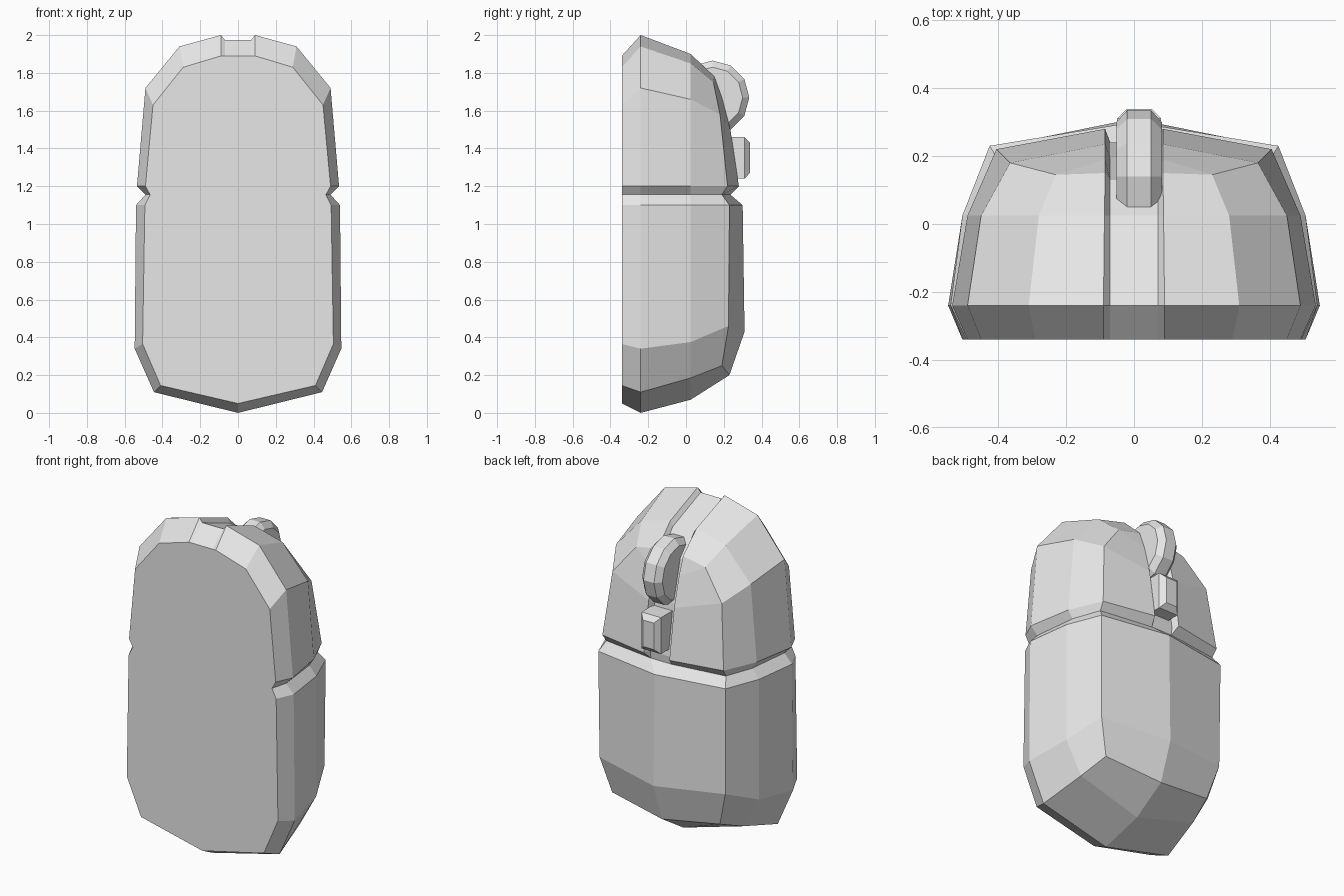
import bpy, bmesh, math
from mathutils import Matrix, Vector

if "Cube" in bpy.data.objects:
    bpy.data.objects.remove(bpy.data.objects["Cube"], do_unlink=True)

GREY = (0.8, 0.8, 0.8, 1)
plastic = bpy.data.materials.new("grey_plastic")
plastic.use_nodes = True
plastic.diffuse_color = GREY
plastic.node_tree.nodes["Principled BSDF"].inputs["Base Color"].default_value = GREY


def finish(name, bm):
    bmesh.ops.remove_doubles(bm, verts=bm.verts, dist=0.0005)
    bmesh.ops.recalc_face_normals(bm, faces=bm.faces)
    mesh = bpy.data.meshes.new(name)
    bm.to_mesh(mesh)
    bm.free()
    mesh.materials.append(plastic)
    obj = bpy.data.objects.new(name, mesh)
    bpy.context.collection.objects.link(obj)
    return obj


def add_face(bm, points):
    """Face through the distinct points."""
    unique = []
    for p in map(Vector, points):
        if all((p - q).length > 0.0005 for q in unique):
            unique.append(p)
    if len(unique) > 2:
        return bm.faces.new([bm.verts.new(p) for p in unique])


def strip(bm, a, b):
    for i in range(len(a) - 1):
        add_face(bm, (a[i], a[i + 1], b[i + 1], b[i]))


# Half outlines (x, z) from bottom centre, round the side, to the top channel
base = [(0, .05), (.41, .145), (.505, .365), (.493, 1.1), (.465, 1.155),
        (.49, 1.2), (.45, 1.63), (.29, 1.83), (.09, 1.89)]
rim = [(0, 0), (.445, .11), (.547, .34), (.54, 1.1), (.49, 1.155),
       (.535, 1.2), (.49, 1.72), (.31, 1.94), (.09, 2)]
middle = [(0, .07), (.4, .185), (.505, .375), (.505, 1.1), (.46, 1.155),
          (.49, 1.2), (.45, 1.66), (.28, 1.85), (.087, 1.9)]
layers = [[(x, y, z) for x, z in outline]
          for y, outline in ((-.34, base), (-.24, rim), (.025, middle))]
shoulder = [(0, .23, .2), (.36, .19, .25), (.42, .225, .46), (.425, .23, 1.1),
            (.4, .19, 1.155), (.405, .22, 1.2), (.365, .18, 1.58),
            (.23, .145, 1.75), (.085, .15, 1.78)]
layers.append(shoulder)

# Channel floor continues every layer to the centre line
FLOOR = 0.07
for layer, drop_y, drop_z in zip(layers, (0, 0, 0, .02), (0, .025, .03, .03)):
    x, y, z = layer[-1]
    layer += [(FLOOR, y - drop_y, z - drop_z), (0, y - drop_y, z - drop_z)]

# Ridge down the back, splitting round the channel
lower_ridge = [shoulder[0], shoulder[0], (0, .31, .43), (0, .3, 1.1)]
channel_end = (FLOOR, .235, 1.155)
upper_ridge = [(.085, .28, 1.2), (.085, .235, 1.5), (.085, .19, 1.67), shoulder[8]]
floor_edge = [(FLOOR, y - .04, z) for x, y, z in upper_ridge[:3]] + [shoulder[9]]


def centre(points):
    return [(0, y, z) for x, y, z in points]


bm = bmesh.new()
for a, b in zip(layers, layers[1:]):
    strip(bm, a, b)
add_face(bm, layers[0])
strip(bm, shoulder[:9], lower_ridge + [channel_end] + upper_ridge)
strip(bm, upper_ridge, floor_edge)
floor = [channel_end] + floor_edge
strip(bm, floor, centre(floor))
add_face(bm, (lower_ridge[-1], channel_end, (0, *channel_end[1:])))
add_face(bm, (channel_end, upper_ridge[0], floor_edge[0]))

# Mirror the half shell
half = bm.verts[:] + bm.edges[:] + bm.faces[:]
copy = bmesh.ops.duplicate(bm, geom=half)["geom"]
for v in copy:
    if isinstance(v, bmesh.types.BMVert):
        v.co.x = -v.co.x
body = finish("body_shell", bm)

# Scroll wheel with chamfered rims
CENTRE_X = 0.015
bm = bmesh.new()
sections = [(-.067, .16), (-.035, .195), (.035, .195), (.067, .16)]
rings = []
for x, r in sections:
    rings.append([(CENTRE_X + x, .14 + r * math.cos(i * math.tau / 12),
                   1.67 + r * math.sin(i * math.tau / 12)) for i in range(13)])
for a, b in zip(rings, rings[1:]):
    strip(bm, a, b)
add_face(bm, rings[0][:-1])
add_face(bm, rings[-1][:-1])
finish("scroll_wheel", bm)

# Small button below the wheel, tapered at its outer face
bm = bmesh.new()
rings = []
for y, w, h in ((.16, .065, .11), (.31, .065, .11), (.338, .037, .08)):
    rings.append([(CENTRE_X + sx * w, y, 1.35 + sz * h) for sx, sz in
                  ((-1, -1), (1, -1), (1, 1), (-1, 1), (-1, -1))])
for a, b in zip(rings, rings[1:]):
    strip(bm, a, b)
add_face(bm, rings[0][:-1])
add_face(bm, rings[-1][:-1])
finish("small_button", bm)
